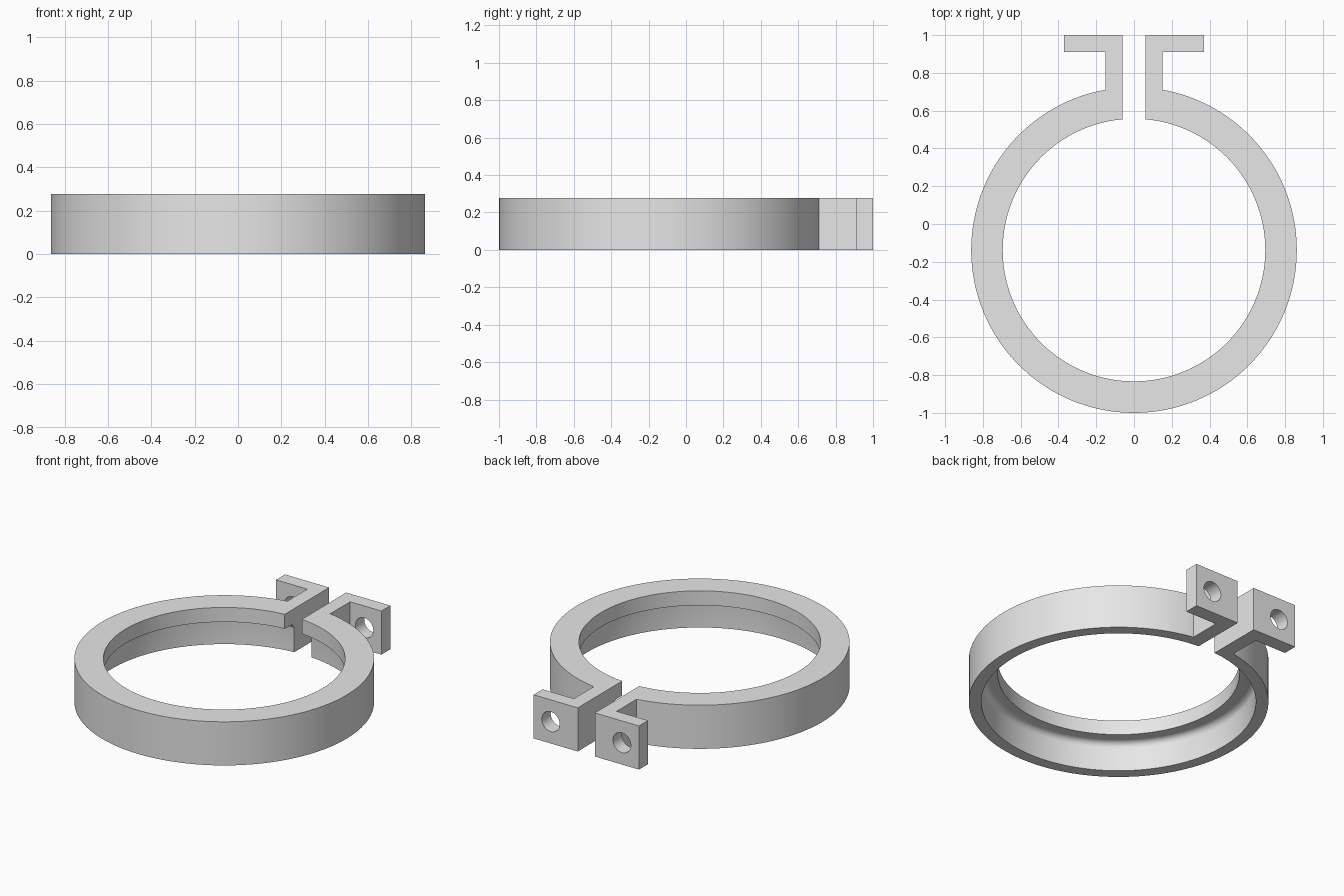
import bpy, bmesh, math

if "Cube" in bpy.data.objects:
    bpy.data.objects.remove(bpy.data.objects["Cube"], do_unlink=True)

HEIGHT = 0.277
CENTRE_Y = -0.138
R_OUT, R_LIP, R_RECESS = 0.862, 0.695, 0.79
LIP_Z, FILLET = 0.185, 0.04
GAP, ARM, FLANGE = 0.06, 0.15, 0.37

grey = bpy.data.materials.new("light_grey")
grey.use_nodes = True
grey.diffuse_color = (0.8, 0.8, 0.8, 1)
grey.node_tree.nodes["Principled BSDF"].inputs["Base Color"].default_value = (0.8, 0.8, 0.8, 1)


def make_object(name, bm):
    bmesh.ops.recalc_face_normals(bm, faces=bm.faces)
    mesh = bpy.data.meshes.new(name)
    bm.to_mesh(mesh)
    bm.free()
    mesh.materials.append(grey)
    obj = bpy.data.objects.new(name, mesh)
    bpy.context.collection.objects.link(obj)
    return obj


def prism(name, outline, z0, z1):
    bm = bmesh.new()
    face = bm.faces.new([bm.verts.new((x, y, z0)) for x, y in outline])
    top = bmesh.ops.extrude_face_region(bm, geom=[face])["geom"]
    verts = [v for v in top if isinstance(v, bmesh.types.BMVert)]
    bmesh.ops.translate(bm, verts=verts, vec=(0, 0, z1 - z0))
    return make_object(name, bm)


def combine(target, tool, operation):
    mod = target.modifiers.new(operation.lower(), 'BOOLEAN')
    mod.object, mod.operation, mod.solver = tool, operation, 'EXACT'
    bpy.context.view_layer.objects.active = target
    bpy.ops.object.modifier_apply(modifier=mod.name)
    bpy.data.objects.remove(tool, do_unlink=True)


# Ring: turned section with an inner lip above a filleted recess
section = [(R_OUT, 0), (R_OUT, HEIGHT), (R_LIP, HEIGHT), (R_LIP, LIP_Z)]
for i in range(7):
    a = math.pi / 2 * (1 - i / 6)
    section.append((R_RECESS - FILLET + FILLET * math.cos(a),
                    LIP_Z - FILLET + FILLET * math.sin(a)))
section.append((R_RECESS, 0))
bm = bmesh.new()
verts = [bm.verts.new((r, CENTRE_Y, z)) for r, z in section]
edges = [bm.edges.new((verts[i - 1], verts[i])) for i in range(len(verts))]
bmesh.ops.spin(bm, geom=verts + edges, cent=(0, CENTRE_Y, 0), axis=(0, 0, 1),
               angle=2 * math.pi, steps=128, use_merge=True)
bmesh.ops.remove_doubles(bm, verts=bm.verts, dist=1e-5)
clamp = make_object("clamp_ring", bm)

# Two arms with outward flanges, joined as one block before the gap is cut
half = [(ARM, 0.68), (ARM, 0.91), (FLANGE, 0.91), (FLANGE, 1.0)]
outline = half + [(-x, y) for x, y in reversed(half)]
combine(clamp, prism("flange_arms", outline, 0, HEIGHT), 'UNION')

# Gap between the arms
slot = [(-GAP, 0.4), (GAP, 0.4), (GAP, 1.1), (-GAP, 1.1)]
combine(clamp, prism("gap_cutter", slot, -0.1, HEIGHT + 0.1), 'DIFFERENCE')

# Bolt hole through each flange
for side in (-1, 1):
    bpy.ops.mesh.primitive_cylinder_add(
        vertices=48, radius=0.063, depth=0.2,
        location=(side * 0.25, 0.955, HEIGHT / 2), rotation=(math.pi / 2, 0, 0))
    cutter = bpy.context.object
    cutter.data.materials.append(grey)
    combine(clamp, cutter, 'DIFFERENCE')

# Smooth the round walls and keep the edges crisp
bpy.ops.object.select_all(action='DESELECT')
clamp.select_set(True)
bpy.context.view_layer.objects.active = clamp
bpy.ops.object.shade_smooth_by_angle(angle=math.radians(30))
